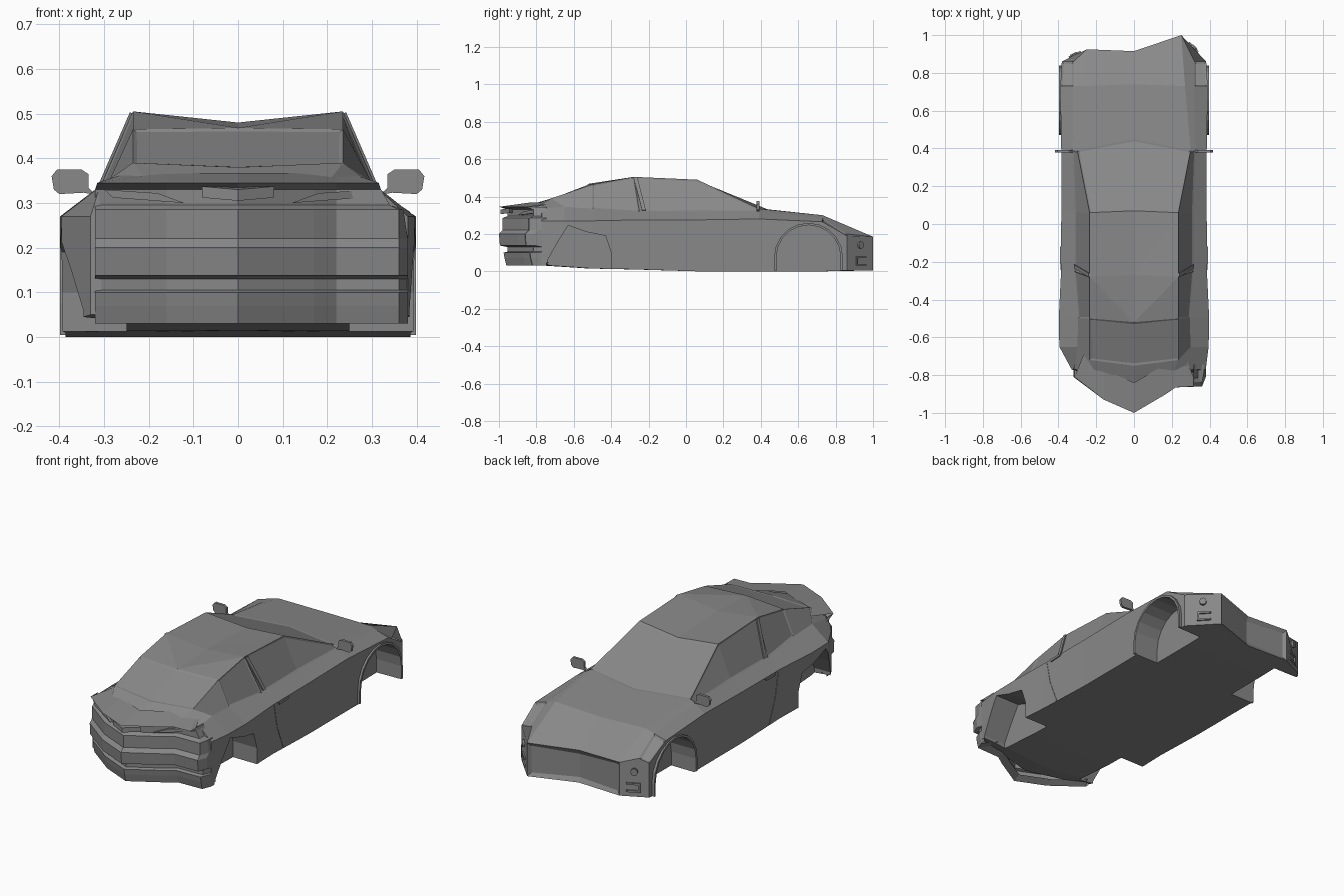
import bpy, bmesh, math
from mathutils import Vector

if "Cube" in bpy.data.objects:
    bpy.data.objects.remove(bpy.data.objects["Cube"])

grey = bpy.data.materials.new("body_grey")
grey.use_nodes = True
grey.diffuse_color = (.25, .25, .25, 1)
grey.node_tree.nodes["Principled BSDF"].inputs["Base Color"].default_value = grey.diffuse_color


def finish(name, bm):
    """Turn a bmesh into a flat shaded object."""
    mesh = bpy.data.meshes.new(name)
    bm.to_mesh(mesh)
    bm.free()
    mesh.materials.append(grey)
    obj = bpy.data.objects.new(name, mesh)
    bpy.context.collection.objects.link(obj)
    return obj


def prism(name, points, direction):
    """Extrude a polygon along a vector into a closed solid."""
    bm = bmesh.new()
    face = bm.faces.new([bm.verts.new(p) for p in points])
    top = bmesh.ops.extrude_face_region(bm, geom=[face], use_keep_orig=True)["geom"]
    moved = [v for v in top if isinstance(v, bmesh.types.BMVert)]
    bmesh.ops.translate(bm, vec=Vector(direction), verts=moved)
    bmesh.ops.recalc_face_normals(bm, faces=bm.faces)
    return finish(name, bm)


def arch(radius, bottom, y=.655, spring=.075, segments=10):
    """Front wheel arch outline in the side plane."""
    pts = [(y + radius, bottom)]
    for i in range(segments + 1):
        a = math.pi * i / segments
        pts.append((y + radius * math.cos(a), spring + radius * math.sin(a)))
    return pts + [(y - radius, bottom)]


def at_x(x, outline):
    """Place a side outline at a given x."""
    return [(x, y, z) for y, z in outline]


# Body stations from tail to nose:
# side y, edge y, centre y, floor z, belt x z, shoulder x z, edge x z, centre z
stations = [
    (-.77, -.80, -.87, .05, .33, .27, .31, .335, .20, .345, .345),
    (-.65, -.72, -.75, .03, .395, .27, .30, .345, .235, .39, .38),
    (-.50, -.50, -.52, .015, .398, .27, .295, .335, .235, .465, .468),
    (-.25, -.28, -.27, .01, .386, .275, .315, .32, .235, .505, .48),
    (.06, .06, .07, 0, .385, .275, .315, .32, .235, .49, .467),
    (.39, .39, .45, 0, .385, .28, .325, .32, .30, .335, .33),
    (.73, .73, .74, 0, .39, .265, .32, .285, .27, .30, .295),
    (.86, .925, .915, .005, .382, .19, .32, .20, .25, .185, .18),
]
SIDES = 12
INNER = .25
bm = bmesh.new()
rings = []
for s in stations:
    ys, ye, yc, floor, bx, bz, wx, wz, ex, ez, cz = s
    half = [(0, yc, floor), (INNER, ye, floor), (bx, ys, floor), (bx, ys, bz),
            (wx, ys, wz), (ex, ye, ez), (0, yc, cz)]
    ring = half + [(-x, y, z) for x, y, z in half[-2:0:-1]]
    rings.append([bm.verts.new(p) for p in ring])
# uneven nose and tail corners on the left side
for k in (1, 5):
    rings[-1][k].co.y = 1
for k in (2, 3):
    rings[0][k].co.x = .38
skin = {}
for i in range(len(rings) - 1):
    for k in range(SIDES):
        n = (k + 1) % SIDES
        skin[i, k] = bm.faces.new([rings[i][k], rings[i][n], rings[i + 1][n], rings[i + 1][k]])
ends = []
for ring in (rings[0], rings[-1]):
    for mirrored in (False, True):
        pick = [ring[(SIDES - k) % SIDES if mirrored else k] for k in range(7)]
        ends.append(bm.faces.new([pick[0], pick[1], pick[5], pick[6]]))
        bm.faces.new(pick[1:6])
bmesh.ops.recalc_face_normals(bm, faces=bm.faces)
# roof folds running from the centre line out to the roof edges
for i in (2, 3):
    for k, edge in ((5, 5), (6, 7)):
        bmesh.utils.face_split(skin[i, k], rings[i][6], rings[i + 1][edge])

# Sunken side windows, headlights, windscreen, rear window and grille
for group in ([skin[2, 4], skin[2, 7]], [skin[i, k] for i in (3, 4) for k in (4, 7)]):
    bmesh.ops.inset_region(bm, faces=group, thickness=.01, depth=-.004)
headlights = [skin[6, k] for k in (3, 8)]
bmesh.ops.inset_individual(bm, faces=headlights, thickness=.014, depth=-.006)
for i in (1, 4):
    bmesh.ops.inset_region(bm, faces=[skin[i, 5], skin[i, 6]], thickness=.012, depth=-.004)
bmesh.ops.inset_region(bm, faces=ends[2:], thickness=.025, depth=-.012)
body = finish("body", bm)

# Wheel wells cut from the body: round in front, rough and angular behind
rear_well = [(-.40, -.1), (-.40, .1), (-.43, .19), (-.53, .21), (-.63, .245), (-.69, .15), (-.74, .06), (-.74, -.1)]
for outline in (arch(.172, -.1), rear_well):
    for sign in (1, -1):
        cutter = prism("well_cutter", at_x(sign * INNER, outline), (sign * .3, 0, 0))
        cutter.hide_render = True
        mod = body.modifiers.new("well", 'BOOLEAN')
        mod.operation = 'DIFFERENCE'
        mod.solver = 'EXACT'
        mod.object = cutter
        bpy.context.view_layer.objects.active = body
        bpy.ops.object.modifier_apply(modifier="well")
        bpy.data.objects.remove(cutter)

# Rear bumper, light recess and boot lid: one ridged profile swept round the tail
plan = [(-.32, -.81), (-.16, -.93), (0, -1), (.17, -.90), (.22, -.865), (.36, -.86), (.38, -.81)]
profile = [  # height, inset, half width limit
    (.05, .08, .3), (.03, .04, .4), (.07, .03, .4), (.10, .025, .4), (.105, .045, .4),
    (.13, .045, .4), (.138, .005, .4), (.2, 0, .4), (.22, .02, .39), (.285, .02, .37),
    (.295, .045, .34), (.33, .045, .32), (.345, 0, .315), (.367, .16, .25),
]
bm = bmesh.new()
rows = []
for z, inset, limit in profile:
    rows.append([bm.verts.new((max(-limit, min(limit, x)), y + inset, z)) for x, y in plan])
for low, high in zip(rows, rows[1:]):
    for k in range(len(plan) - 1):
        bm.faces.new([low[k], low[k + 1], high[k + 1], high[k]])
# end walls joining the bumper to the body
for k in (0, -1):
    for low, high in zip(rows[1:-2], rows[2:-1]):
        back = [bm.verts.new((v.co.x, -.745, v.co.z)) for v in (high[k], low[k])]
        bm.faces.new([low[k], high[k]] + back)
bmesh.ops.remove_doubles(bm, verts=bm.verts, dist=.0005)
bmesh.ops.recalc_face_normals(bm, faces=bm.faces)
finish("rear_bumper", bm)
prism("tail_centre_trim", [(-.08, -.955, .312), (0, -.992, .305), (.08, -.945, .312), (0, -.90, .312)], (0, 0, .025))

for side, sign in (("left", 1), ("right", -1)):
    # Tail light, set further back on the right where the tail tapers
    back = 0 if sign > 0 else -.02
    light = [(.12, -.90, .30), (.28, -.805, .312), (.30, -.79, .33), (.18, -.865, .322)]
    prism(f"{side}_tail_light", [(sign * x, y + back, z) for x, y, z in light], (0, .02, 0))
    # Front arch lip
    prism(f"{side}_arch_lip", at_x(sign * .377, arch(.172, .005) + arch(.184, .005)[::-1]), (sign * .021, 0, 0))
    # Door mirror with a rounded outline and a foot on the door
    outline = [(.318, .318), (.345, .323), (.40, .32), (.412, .33), (.417, .36),
               (.405, .375), (.35, .375), (.335, .365), (.335, .335)]
    prism(f"{side}_mirror", [(sign * x, .378, z) for x, z in outline], (0, .014, 0))
    # Door handle and door seam
    prism(f"{side}_door_handle", at_x(sign * .38, [(-.2, .258), (-.13, .262), (-.12, .272), (-.21, .272)]),
          (sign * .012, 0, 0))
    prism(f"{side}_door_seam", at_x(sign * .382, [(-.165, .01), (-.158, .01), (-.21, .14), (-.235, .265),
                                                  (-.243, .265), (-.218, .14)]), (sign * .006, 0, 0))
    # Window pillar
    prism(f"{side}_window_pillar", [(sign * .312, -.235, .325), (sign * .312, -.215, .325),
                                    (sign * .236, -.26, .50), (sign * .236, -.28, .50)], (sign * .006, 0, .003))
    # Front corner: fog light and lower vent follow the slanted corner panel
    inner = Vector((sign * INNER, 1 if sign > 0 else .925, 0))
    outer = Vector((sign * .382, .86, 0))
    along = (outer - inner).normalized()
    out = Vector((-along.y * sign, along.x * sign, 0))
    centre = (inner + outer) / 2

    def panel(pts):
        return [centre + along * u + Vector((0, 0, z)) for u, z in pts]

    disc = [(.018 * math.cos(a * math.pi / 5), .14 + .02 * math.sin(a * math.pi / 5)) for a in range(10)]
    prism(f"{side}_fog_light", panel(disc), out * .012)
    vent = [(-.04, .03), (.03, .03), (.03, .08), (-.04, .08), (-.04, .07), (.02, .07), (.02, .04), (-.04, .04)]
    prism(f"{side}_corner_vent", panel(vent), out * .008)
